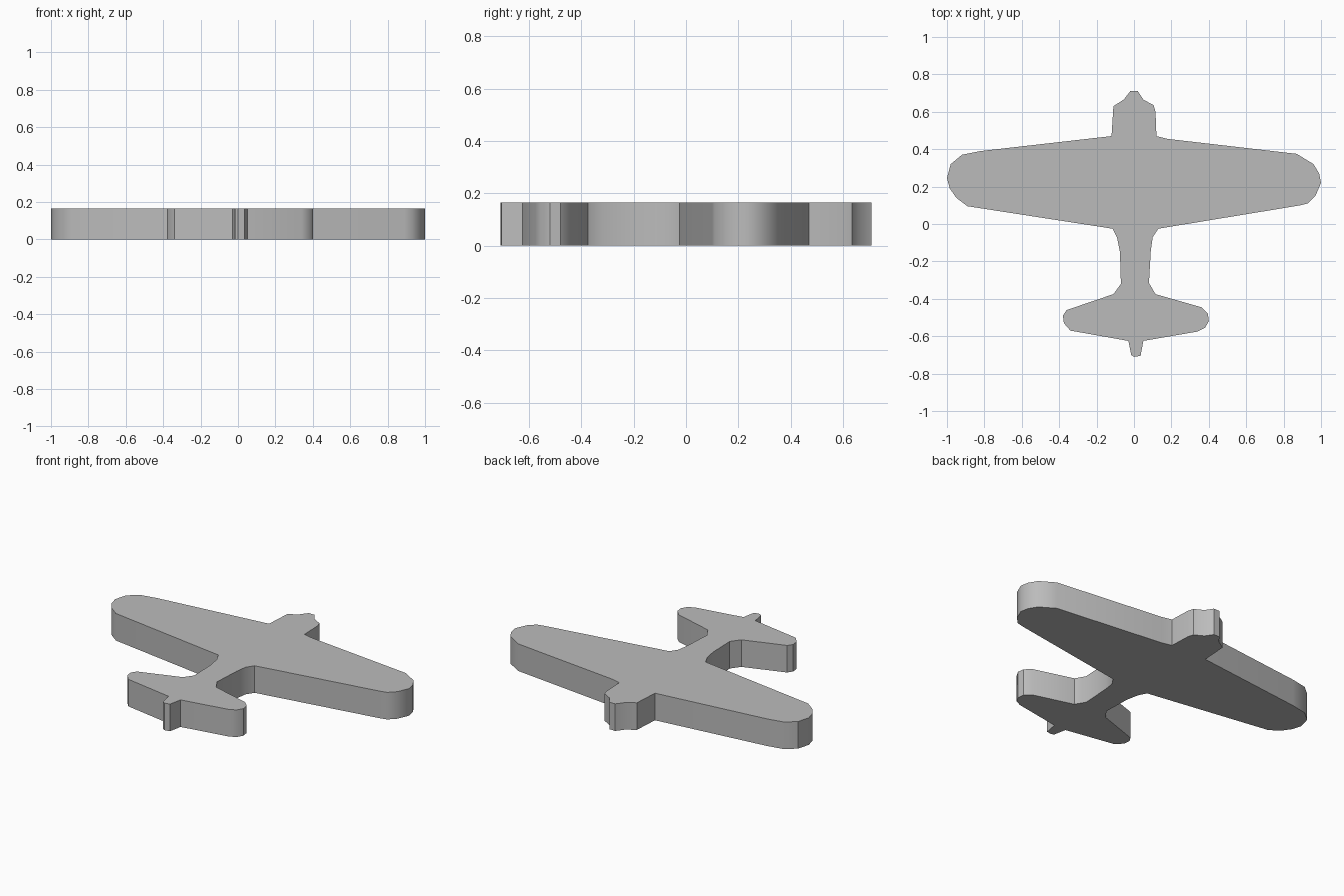
import bpy
import bmesh
import math

THICKNESS = 0.165

cube = bpy.data.objects.get("Cube")
if cube:
    bpy.data.objects.remove(cube, do_unlink=True)


def make_material(name, value):
    material = bpy.data.materials.new(name)
    material.use_nodes = True
    colour = (value, value, value, 1)
    material.diffuse_color = colour
    shader = material.node_tree.nodes["Principled BSDF"]
    shader.inputs["Base Color"].default_value = colour
    shader.inputs["Roughness"].default_value = 0.6
    return material


def extrude_outline(name, outline, height, material):
    """Make a solid plate from a closed plan outline standing on the ground."""
    mesh = bpy.data.meshes.new(name)
    bm = bmesh.new()
    base = bm.faces.new([bm.verts.new((x, y, 0)) for x, y in outline])
    result = bmesh.ops.extrude_face_region(bm, geom=[base], use_keep_orig=True)
    top = [item for item in result["geom"] if isinstance(item, bmesh.types.BMVert)]
    bmesh.ops.translate(bm, verts=top, vec=(0, 0, height))
    bmesh.ops.recalc_face_normals(bm, faces=bm.faces)
    bm.to_mesh(mesh)
    bm.free()
    mesh.materials.append(material)
    plate = bpy.data.objects.new(name, mesh)
    bpy.context.collection.objects.link(plate)
    return plate


# Left side of the plan, nose to tail
left_nose = [(0.02, 0.71), (0.05, 0.665), (0.105, 0.635), (0.115, 0.6)]
left_wing = [(0.12, 0.47), (0.18, 0.455), (0.87, 0.375), (0.96, 0.32), (0.99, 0.27),
             (1, 0.22), (0.97, 0.15), (0.93, 0.11), (0.89, 0.1)]
left_fuselage = [(0.13, -0.025), (0.1, -0.07), (0.09, -0.14), (0.08, -0.315)]
left_tailplane = [(0.115, -0.375), (0.36, -0.445), (0.395, -0.48), (0.4, -0.52),
                  (0.38, -0.555), (0.34, -0.575)]
left_rudder = [(0.05, -0.625), (0.035, -0.705)]

# Right side of the plan, tail to nose
right_rudder = [(0, -0.71), (-0.015, -0.7), (-0.03, -0.625)]
right_tailplane = [(-0.34, -0.57), (-0.375, -0.53), (-0.38, -0.49), (-0.36, -0.46)]
right_fuselage = [(-0.11, -0.375), (-0.07, -0.32), (-0.075, -0.15), (-0.09, -0.075)]
right_wing = [(-0.115, -0.025), (-0.89, 0.095), (-0.95, 0.14), (-0.985, 0.19),
              (-1, 0.245), (-0.98, 0.32), (-0.92, 0.37), (-0.82, 0.39), (-0.12, 0.47)]
right_nose = [(-0.11, 0.63), (-0.055, 0.665), (-0.02, 0.71)]

outline = (left_nose + left_wing + left_fuselage + left_tailplane + left_rudder
           + right_rudder + right_tailplane + right_fuselage + right_wing + right_nose)

# One solid silhouette, with softly rounded wing tips
plane = extrude_outline("plane_silhouette", outline, THICKNESS,
                        make_material("plain grey", 0.5))
bpy.ops.object.select_all(action="DESELECT")
plane.select_set(True)
bpy.context.view_layer.objects.active = plane
bpy.ops.object.shade_smooth_by_angle(angle=math.radians(35))
